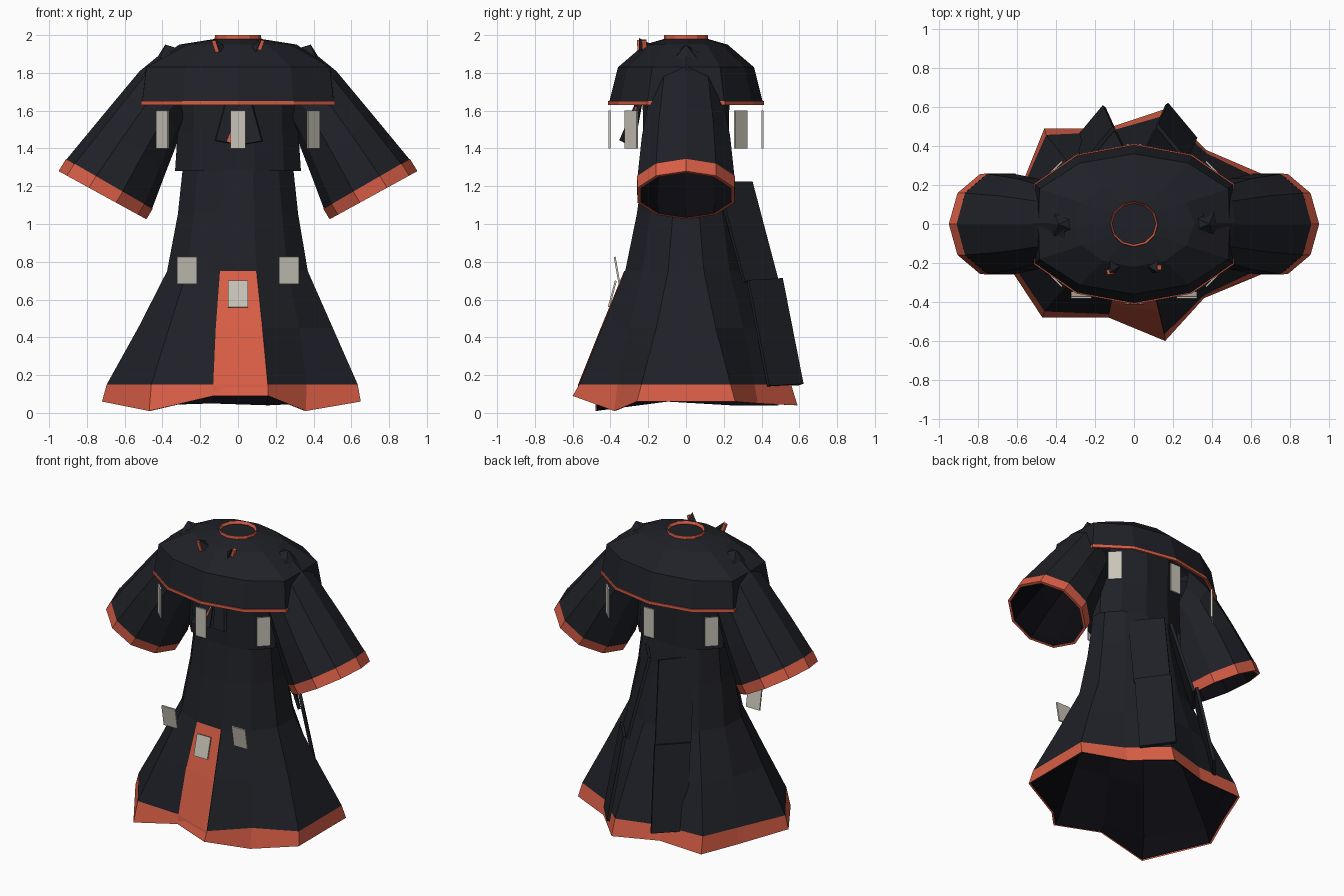
import bpy, bmesh, math
from mathutils import Vector, Matrix

if "Cube" in bpy.data.objects:
    bpy.data.objects.remove(bpy.data.objects["Cube"])


def material(name, rgb):
    m = bpy.data.materials.new(name)
    m.diffuse_color = (*rgb, 1)
    m.use_nodes = True
    m.node_tree.nodes["Principled BSDF"].inputs["Base Color"].default_value = m.diffuse_color
    return m


DARK = material("dark_cloth", (0.014, 0.015, 0.020))
BLACK = material("black_lining", (0.003, 0.003, 0.005))
ORANGE = material("orange_trim", (0.68, 0.11, 0.06))
PAPER = material("paper", (0.58, 0.55, 0.48))


def make(name, verts, faces, mat):
    bm = bmesh.new()
    vs = [bm.verts.new(v) for v in verts]
    for f in faces:
        bm.faces.new([vs[i] for i in f])
    bmesh.ops.recalc_face_normals(bm, faces=bm.faces)
    me = bpy.data.meshes.new(name)
    bm.to_mesh(me)
    bm.free()
    me.materials.append(mat)
    ob = bpy.data.objects.new(name, me)
    bpy.context.collection.objects.link(ob)
    return ob


def loft(name, rings, mat, cap=False):
    """Skin a list of equal-length closed rings, optionally capping the last."""
    n = len(rings[0])
    verts = [v for r in rings for v in r]
    faces = [(k * n + i, k * n + (i + 1) % n, (k + 1) * n + (i + 1) % n, (k + 1) * n + i)
             for k in range(len(rings) - 1) for i in range(n)]
    if cap:
        faces.append(tuple(range(len(verts) - n, len(verts))))
    return make(name, verts, faces, mat)


def ellipse(z, rx, ry, n=12, start=0.0, clamp=9):
    out = []
    for i in range(n):
        a = math.radians(start + 360 * i / n)
        x = rx * math.cos(a)
        out.append((max(-clamp, min(clamp, x)), ry * math.sin(a), z))
    return out


def shrink(ring, k):
    """Pull a ring toward its own centre."""
    c = sum((Vector(p) for p in ring), Vector()) / len(ring)
    return [c + (Vector(p) - c) * k for p in ring]


def slab(name, quad, thick, mat):
    """Thin board extruded inward from four corners."""
    q = [Vector(p) for p in quad]
    nrm = (q[1] - q[0]).cross(q[3] - q[0]).normalized() * thick
    return make(name, q + [p - nrm for p in q],
                [(0, 1, 2, 3), (7, 6, 5, 4)] + [(i, i + 4, (i + 1) % 4 + 4, (i + 1) % 4) for i in range(4)], mat)


def mx(points, s):
    return [(p[0] * s, p[1], p[2]) for p in points]


# Flared skirt whose folds deepen toward the ragged orange hem
hem = [(.65, .26, .06), (.37, .38, .05), (.16, .59, .04), (-.14, .49, .05), (-.46, .49, .04), (-.56, .24, .04),
       (-.72, -.1, .06), (-.47, -.48, .01), (-.13, -.48, .09), (.16, -.6, .09), (.36, -.38, .01), (.65, -.26, .06)]
profile = [(1.32, .30, .23, 0), (1.05, .33, .27, 0), (.75, .385, .33, .15), (.45, .53, .445, .5), (.15, .68, .55, .9)]
skirt = []
for z, rx, ry, fold in profile:
    e = ellipse(z, rx, ry, 12, 15)
    skirt.append([(p[0] * (1 - fold) + h[0] * fold * rx / .7, p[1] * (1 - fold) + h[1] * fold * ry / .58, z)
                  for p, h in zip(e, hem)])
loft("skirt", skirt, DARK)
loft("skirt_hem", [skirt[-1], hem], ORANGE)
loft("skirt_lining", [shrink(r, .97) for r in skirt[1:]] + [shrink(hem, .98)], BLACK)

# Orange front panel laid over the front fold of the skirt
low = [Vector(skirt[-1][i]) for i in (8, 9)]
mid = [Vector(skirt[3][i]) for i in (8, 9)]
top = [Vector(skirt[2][i]) for i in (8, 9)]
off = Vector((0, -.006, 0))
make("front_panel", [p + off for p in top + mid + low] + [p + Vector((0, -.012, -.04)) for p in low],
     [(0, 1, 3, 2), (2, 3, 5, 4), (4, 5, 7, 6)], ORANGE)

# Torso
loft("torso", [ellipse(1.28, .345, .235, 12, 15), ellipse(1.5, .33, .235, 12, 15),
               ellipse(1.75, .33, .24, 12, 15)], DARK)

# Shoulder cape with orange edge and closed neck
loft("cape", [ellipse(1.65, .585, .405, clamp=.51), ellipse(1.83, .56, .36, clamp=.49),
              ellipse(1.95, .31, .22), ellipse(1.98, .12, .115)], DARK, cap=True)
loft("cape_edge", [ellipse(1.65, .585, .405, clamp=.51), ellipse(1.65, .592, .412, clamp=.515),
                   ellipse(1.63, .592, .412, clamp=.515), ellipse(1.63, .575, .395, clamp=.50)], ORANGE)
loft("neck_trim", [ellipse(1.975, .124, .118), ellipse(2.0, .122, .116), ellipse(1.982, .112, .106)], ORANGE)


def sleeve_ring(top, bottom, ry, s, n=10):
    t, b = Vector((top[0], 0, top[1])), Vector((bottom[0], 0, bottom[1]))
    out = []
    for i in range(n):
        a = 2 * math.pi * i / n
        p = (t + b) / 2 + (t - b) / 2 * math.cos(a)
        out.append((p.x * s, ry * math.sin(a), p.z))
    return out


for s, side in ((1, "right"), (-1, "left")):
    # Wide bell sleeve with black lining and orange cuff
    rings = [sleeve_ring(t, b, r, s) for t, b, r in (
        ((.36, 1.94), (.28, 1.52), .15), ((.52, 1.81), (.31, 1.46), .20),
        ((.72, 1.57), (.38, 1.28), .245), ((.91, 1.34), (.455, 1.08), .27))]
    loft(side + "_sleeve", rings, DARK)
    end = sleeve_ring((.95, 1.28), (.485, 1.025), .27, s)
    loft(side + "_sleeve_lining", [shrink(r, .95) for r in rings[1:]] + [shrink(end, .93)], BLACK)
    loft(side + "_cuff", [sleeve_ring((.91, 1.345), (.452, 1.08), .272, s), end, shrink(end, .93)], ORANGE)

    # Two-piece coat tail at the back
    slab(side + "_tail_lower", mx([(.16, .61, .15), (.31, .43, .14), (.26, .32, .70), (.11, .50, .71)], s), .02, DARK)
    slab(side + "_tail_upper", mx([(.10, .48, .69), (.25, .30, .69), (.18, .16, 1.22), (.03, .34, 1.22)], s), .02, DARK)

    # Shoulder spike: small pyramid
    make(side + "_shoulder_spike",
         mx([(.32, -.03, 1.93), (.42, -.08, 1.85), (.46, 0, 1.83), (.42, .08, 1.85), (.32, .03, 1.93), (.385, 0, 1.95)], s),
         [(i, (i + 1) % 5, 5) for i in range(5)], DARK)

    # Collar tab beside the neck, with orange sliver
    make(side + "_collar_tab",
         mx([(.06, -.21, 1.93), (.12, -.16, 1.94), (.09, -.25, 1.90), (.125, -.25, 1.985)], s),
         [(0, 1, 2), (0, 1, 3), (1, 2, 3), (0, 2, 3)], DARK)
    slab(side + "_collar_sliver", mx([(.10, -.23, 1.915), (.12, -.23, 1.91), (.14, -.235, 1.97), (.12, -.235, 1.975)], s),
         .025, ORANGE)

    # Chest lapel
    slab(side + "_lapel", mx([(.01, -.29, 1.42), (.125, -.335, 1.44), (.07, -.25, 1.64), (.0, -.25, 1.64)], s), .02, DARK)

slab("lapel_trim", [(-.07, -.33, 1.44), (-.04, -.33, 1.43), (.01, -.27, 1.62), (-.02, -.27, 1.62)], .015, ORANGE)


def tag(name, loc, w, h, yaw, tilt=0.0):
    m = Matrix.Translation(loc) @ Matrix.Rotation(yaw, 4, 'Z') @ Matrix.Rotation(tilt, 4, 'X')
    pts = [m @ Vector((x * w / 2, -.005, z * h / 2)) for x, z in ((-1, -1), (1, -1), (1, 1), (-1, 1))]
    slab(name, pts, .01, PAPER)


# Paper tags below the cape and on the skirt
for i, (x, y, yaw) in enumerate([(0, -.405, 0), (0, .405, 0), (.4, -.29, 45), (-.4, -.29, -45),
                                 (.4, .29, -45), (-.4, .29, 45)]):
    tag("cape_tag_%d" % i, (x, y, 1.5), .078 if yaw == 0 else .088, .2, math.radians(yaw))
for i, (x, y, z) in enumerate([(.27, -.365, .755), (-.27, -.365, .755), (0, -.39, .63)]):
    tag("skirt_tag_%d" % i, (x, y, z), .105, .145, 0, math.radians(10 if i < 2 else -15))
